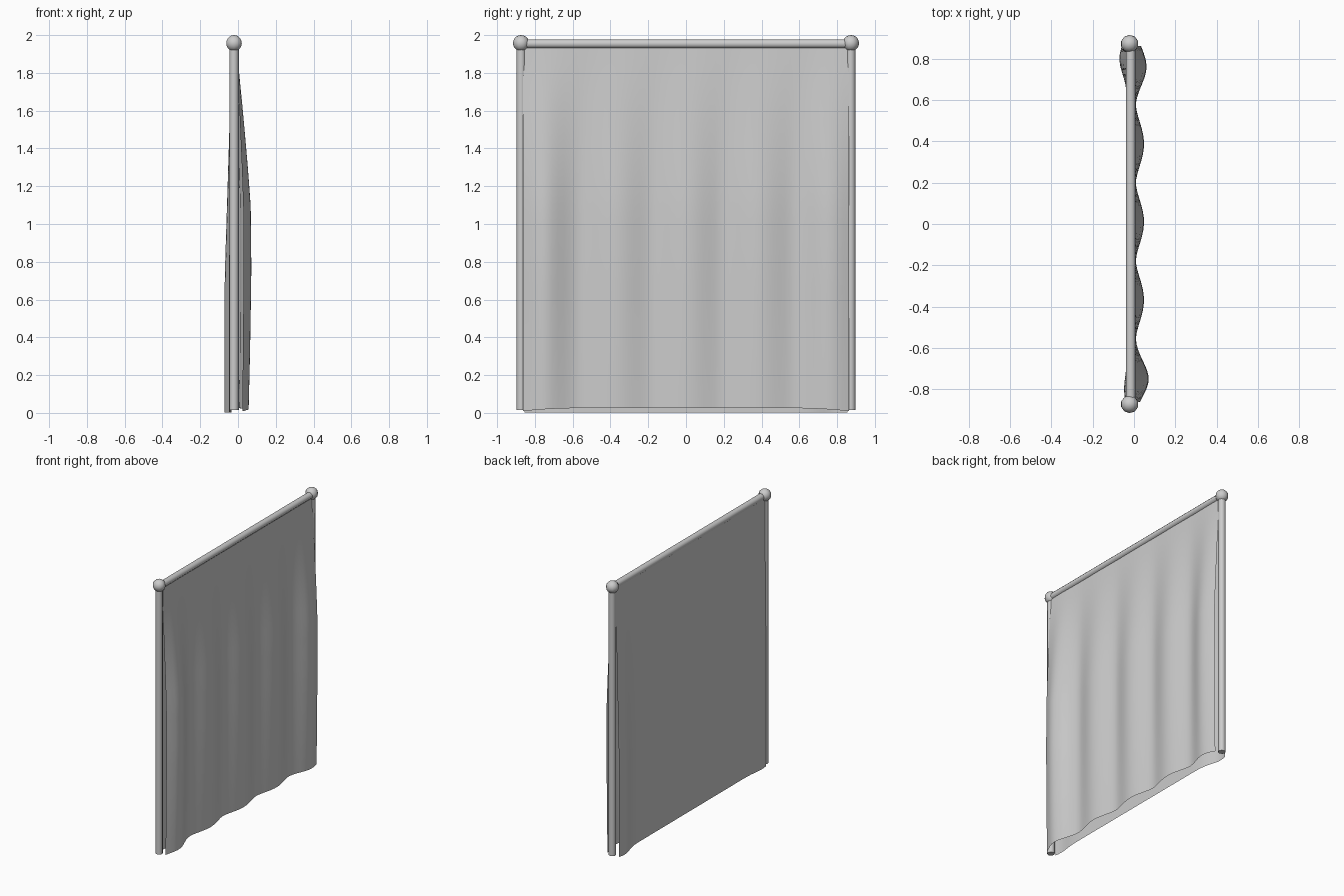
import bpy, bmesh, math

if "Cube" in bpy.data.objects:
    bpy.data.objects.remove(bpy.data.objects["Cube"])

PX, PY, TOP = -0.021, 0.873, 1.957   # frame axis, post offset, rail height


def smooth(obj, angle=60):
    bpy.ops.object.select_all(action='DESELECT')
    obj.select_set(True)
    bpy.context.view_layer.objects.active = obj
    bpy.ops.object.shade_smooth_by_angle(angle=math.radians(angle))


def rod(name, loc, r, length, rot=(0, 0, 0)):
    bpy.ops.mesh.primitive_cylinder_add(vertices=8, radius=r, depth=length, location=loc, rotation=rot)
    o = bpy.context.object
    o.name = name
    smooth(o)


def interp(t, pts):
    for (a, va), (b, vb) in zip(pts, pts[1:]):
        if t <= b:
            return va + (vb - va) * (t - a) / (b - a)
    return pts[-1][1]


def gauss(y, c, w):
    return math.exp(-((y - c) / w) ** 2)


def sheet(name, depth, bottom, half, ny=56, nz=18):
    """Hanging cloth; depth(y, z) gives the x position."""
    bm = bmesh.new()
    rows = []
    for j in range(nz + 1):
        row = []
        for i in range(ny + 1):
            y = -half + 2 * half * i / ny
            z = bottom(y) + (TOP - bottom(y)) * j / nz
            row.append(bm.verts.new((depth(y, z), y, z)))
        rows.append(row)
    for a, b in zip(rows, rows[1:]):
        for i in range(ny):
            bm.faces.new((a[i], a[i + 1], b[i + 1], b[i]))
    me = bpy.data.meshes.new(name)
    bm.to_mesh(me)
    bm.free()
    o = bpy.data.objects.new(name, me)
    bpy.context.collection.objects.link(o)
    smooth(o)


# posts with ball caps
for side, label in ((-1, "near"), (1, "far")):
    rod(f"{label}_post", (PX, side * PY, 0.985), 0.025, 1.94)
    bpy.ops.mesh.primitive_uv_sphere_add(segments=10, ring_count=10, radius=0.043,
                                         location=(PX, side * PY, TOP))
    bpy.context.object.name = f"{label}_ball_cap"
    smooth(bpy.context.object)

# top rail
rod("top_rail", (PX + 0.005, 0, 1.954), 0.0245, 2 * PY, (math.pi / 2, math.pi / 8, 0))


# front cloth with regular folds that deepen downward
def front_depth(y, z):
    belly = interp(z, [(0, .85), (.3, .95), (.75, 1.05), (1.1, 1), (1.3, .8), (1.6, .45), (1.94, 0), (2, 0)])
    fold = abs(math.cos(math.pi * (y - 0.01) / 0.378)) ** 1.6
    amp = 0.038 + 0.022 * gauss(y, -0.76, 0.12) + 0.012 * gauss(y, 0.75, 0.12)
    return -0.008 + belly * (0.016 + amp * fold)


sheet("front_cloth", front_depth, lambda y: 0.027 - 0.018 * (y / 0.86) ** 6, 0.862)


# back cloth, nearly flat with bulges at both ends
def back_depth(y, z):
    grow = interp(z, [(0, 1), (.7, 1), (1.4, .4), (1.9, 0), (2, 0)])
    return -0.034 - grow * (0.037 * gauss(y, 0.8, 0.1) + 0.014 * gauss(y, -0.8, 0.09))


sheet("back_cloth", back_depth, lambda y: 0.002, 0.855)
